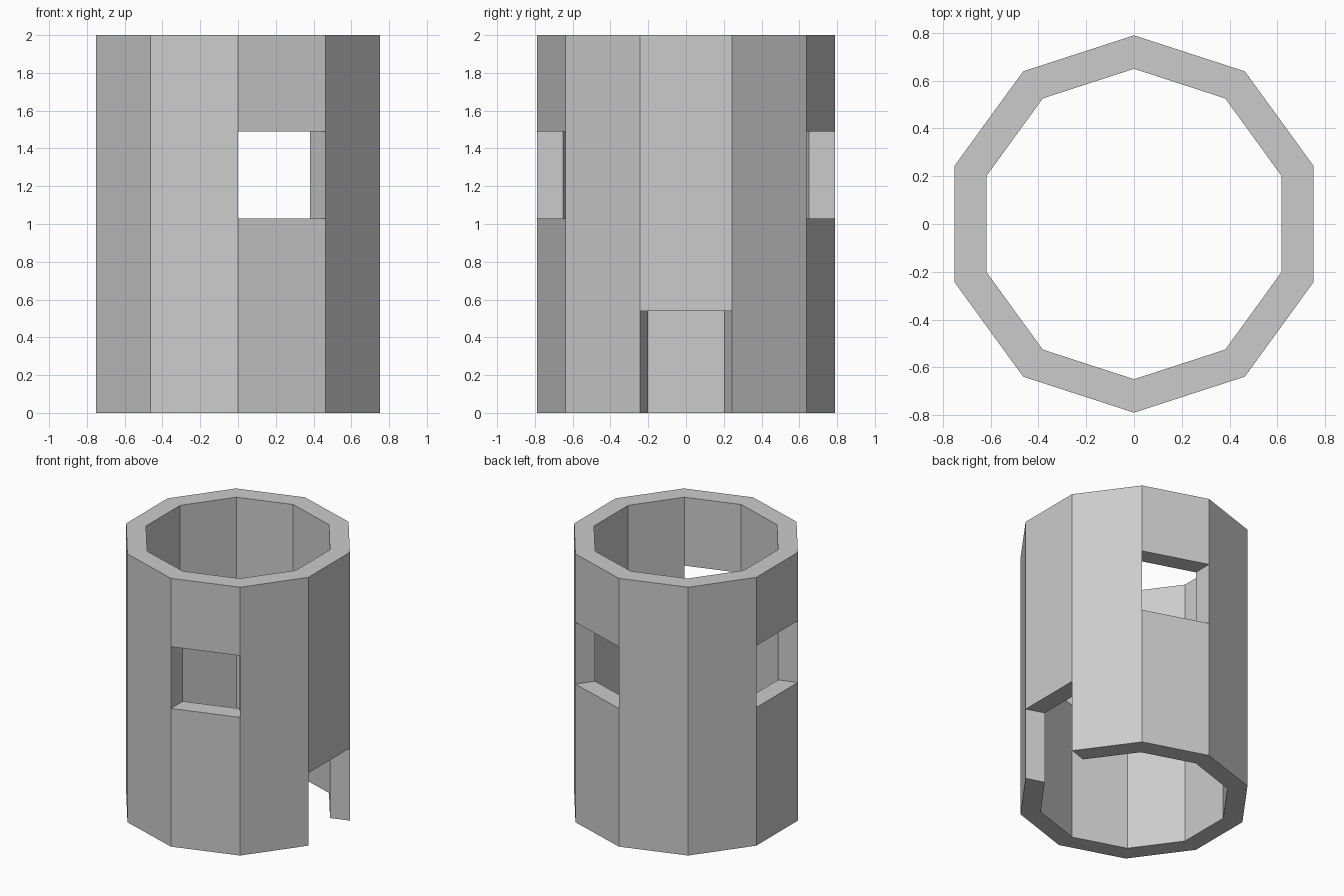
import bpy, bmesh
from math import cos, sin, radians

if "Cube" in bpy.data.objects:
    bpy.data.objects.remove(bpy.data.objects["Cube"])

SIDES = 10
OUTER, INNER = 0.79, 0.65
LEVELS = [0, 0.54, 1.03, 1.49, 2.0]
# (panel, level band) left open: back, left and front windows, right doorway
OPEN = {(1, 2), (4, 2), (7, 2), (9, 0)}
BANDS = len(LEVELS) - 1


def solid(panel, band):
    return 0 <= band < BANDS and (panel % SIDES, band) not in OPEN


bm = bmesh.new()
verts = {}


def vert(radius, k, level):
    key = (radius, k % SIDES, level)
    if key not in verts:
        a = radians(18 + 36 * key[1])
        verts[key] = bm.verts.new((radius * cos(a), radius * sin(a), LEVELS[level]))
    return verts[key]


def face(*corners):
    bm.faces.new([vert(*c) for c in corners])


# Tower wall: one thick block per panel and band, faces only where exposed
for k in range(SIDES):
    for b in range(BANDS):
        if not solid(k, b):
            continue
        n, t = k + 1, b + 1
        face((OUTER, k, b), (OUTER, n, b), (OUTER, n, t), (OUTER, k, t))
        face((INNER, n, b), (INNER, k, b), (INNER, k, t), (INNER, n, t))
        if not solid(k, t):
            face((OUTER, k, t), (OUTER, n, t), (INNER, n, t), (INNER, k, t))
        if not solid(k, b - 1):
            face((OUTER, n, b), (OUTER, k, b), (INNER, k, b), (INNER, n, b))
        # jambs beside openings
        if not solid(n, b):
            face((OUTER, n, b), (INNER, n, b), (INNER, n, t), (OUTER, n, t))
        if not solid(k - 1, b):
            face((INNER, k, b), (OUTER, k, b), (OUTER, k, t), (INNER, k, t))

# Merge the bands of each flat panel
bm.normal_update()
seams = [e for e in bm.edges if len(e.link_faces) == 2
         and e.calc_face_angle() < 0.01 and abs(e.link_faces[0].normal.z) < 0.5]
bmesh.ops.dissolve_edges(bm, edges=seams, use_verts=True)
bmesh.ops.recalc_face_normals(bm, faces=bm.faces[:])

mesh = bpy.data.meshes.new("tower_wall")
bm.to_mesh(mesh)
bm.free()
bpy.context.collection.objects.link(bpy.data.objects.new("tower_wall", mesh))
